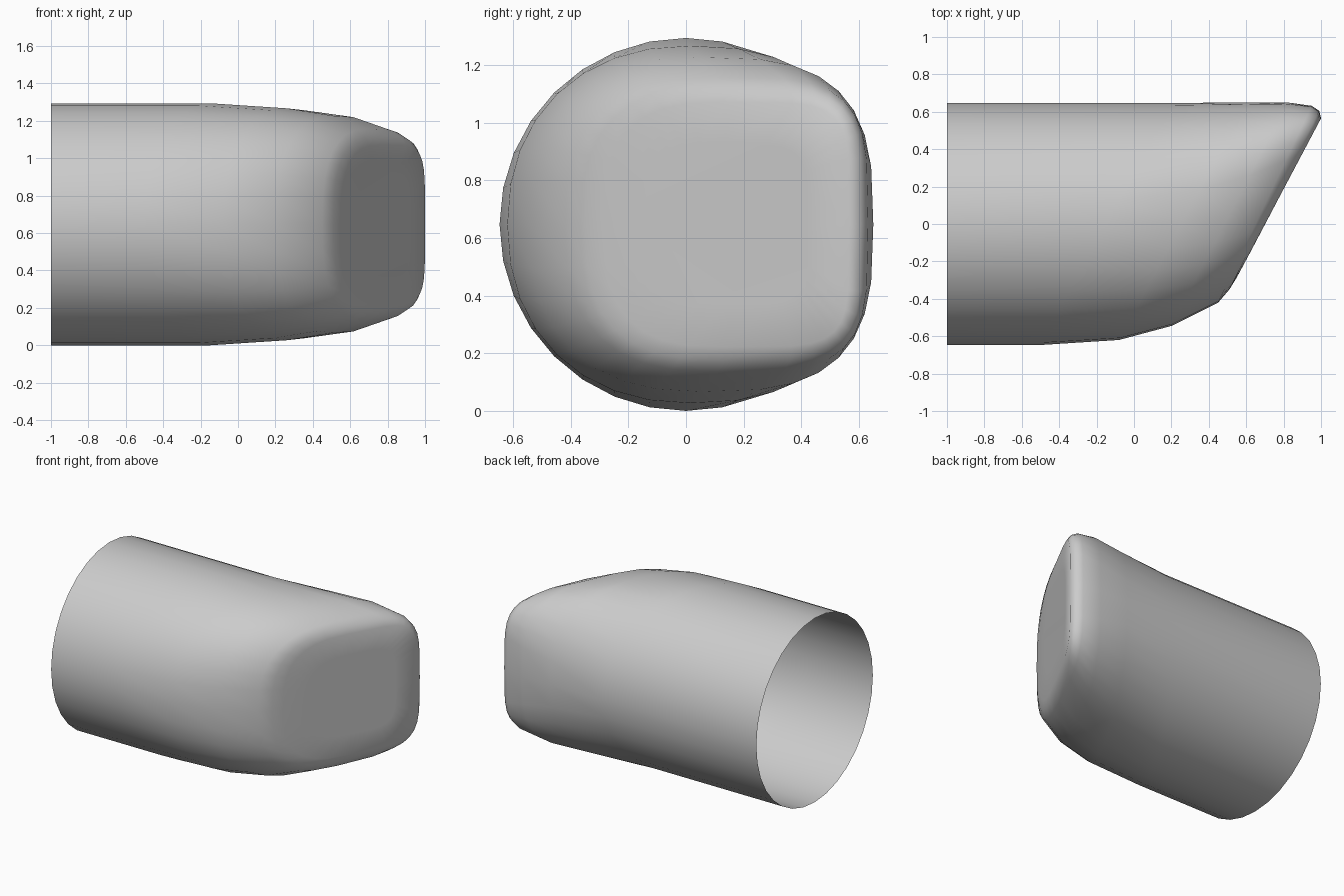
import bpy, bmesh
from math import sin, cos, pi

if "Cube" in bpy.data.objects:
    bpy.data.objects.remove(bpy.data.objects["Cube"])

SIDES = 32
R = 0.647

# Slanted sections: x and y at the front edge, x and y at the back edge,
# half height, squareness of the back half (1 = round)
SECTIONS = [
    (-1.00, -R, -1.00, R, R, 1.0),
    (-0.50, -R, 0.20, R, R, 1.0),
    (-0.08, -0.62, 0.60, 0.65, 0.62, 0.82),
    (0.20, -0.545, 0.82, 0.65, 0.58, 0.65),
    (0.45, -0.42, 0.95, 0.632, 0.51, 0.50),
    (0.51, -0.35, 0.99, 0.605, 0.47, 0.43),
    (0.55, -0.285, 1.00, 0.565, 0.425, 0.38),
    (0.625, -0.145, 0.925, 0.425, 0.28, 0.42),
]


def power(v, e):
    return (1 if v >= 0 else -1) * abs(v) ** e if abs(v) > 1e-6 else 0.0


def section(x0, y0, x1, y1, h, e):
    """Loop in a slanted plane: rounded front half, squarer back half."""
    pts = []
    for i in range(SIDES):
        a = 2 * pi * i / SIDES
        k = e if cos(a) >= 0 else 0.5 + 0.5 * e
        u = power(cos(a), k)
        t = (u + 1) / 2
        pts.append((x0 + (x1 - x0) * t, y0 + (y1 - y0) * t, R + h * power(sin(a), k)))
    return pts


# Open tube lofted into the slanted, wedge-shaped end
bm = bmesh.new()
rings = [[bm.verts.new(p) for p in section(*s)] for s in SECTIONS]
for a, b in zip(rings, rings[1:]):
    for i in range(SIDES):
        j = (i + 1) % SIDES
        bm.faces.new((a[i], a[j], b[j], b[i]))
bm.faces.new(rings[-1])
bmesh.ops.recalc_face_normals(bm, faces=bm.faces)
# The big slanted cap must face outwards (+x)
bm.faces.ensure_lookup_table()
bm.normal_update()
if bm.faces[-1].normal.x < 0:
    bmesh.ops.reverse_faces(bm, faces=bm.faces)

mesh = bpy.data.meshes.new("slanted_tube")
bm.to_mesh(mesh)
bm.free()
for p in mesh.polygons:
    p.use_smooth = True
tube = bpy.data.objects.new("slanted_tube", mesh)
bpy.context.collection.objects.link(tube)
